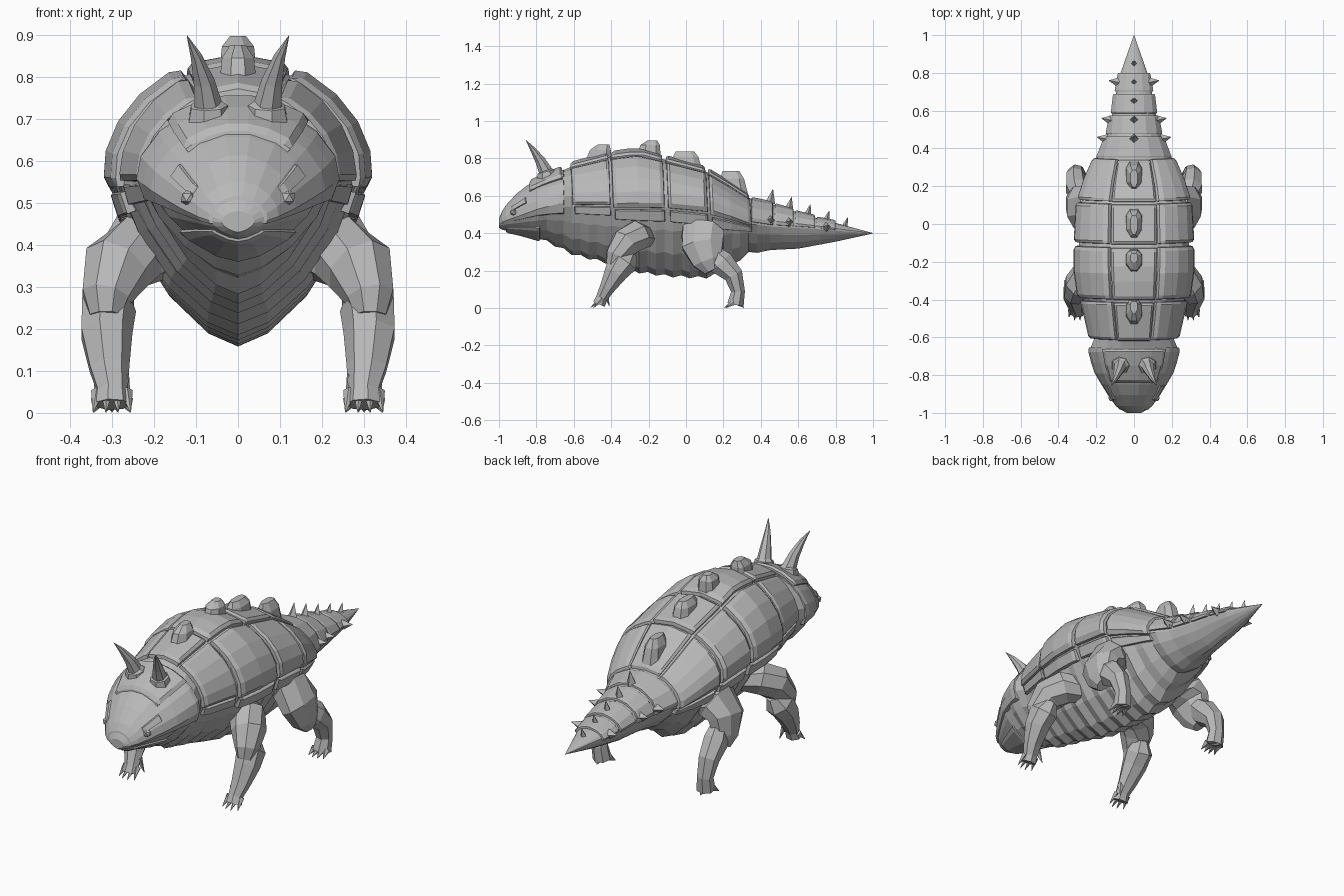
import bpy, bmesh, math
from mathutils import Vector

if "Cube" in bpy.data.objects:
    bpy.data.objects.remove(bpy.data.objects["Cube"])

grey = bpy.data.materials.new("stone_grey")
grey.diffuse_color = (0.48, 0.48, 0.48, 1)
grey.use_nodes = True
grey.node_tree.nodes["Principled BSDF"].inputs["Base Color"].default_value = grey.diffuse_color

# Body stations: y, half width, bottom z, widest z, top z
ST = [(-1.0, .04, .43, .455, .48), (-.985, .065, .42, .46, .51), (-.95, .10, .41, .475, .56),
      (-.88, .145, .395, .50, .63), (-.78, .205, .365, .54, .69), (-.66, .237, .31, .57, .735),
      (-.62, .212, .285, .57, .755), (-.42, .258, .235, .57, .81), (-.39, .278, .225, .575, .815),
      (-.25, .297, .185, .58, .835), (-.1, .297, .165, .58, .79), (.1, .287, .155, .56, .735),
      (.2, .262, .185, .53, .675), (.33, .205, .285, .47, .59), (.45, .15, .31, .45, .56),
      (.6, .113, .318, .44, .51), (.72, .092, .34, .43, .475), (.8, .072, .355, .42, .455),
      (1.0, .001, .399, .4, .401)]


def station(y):
    for a, b in zip(ST, ST[1:]):
        if y <= b[0]:
            t = max(0, (y - a[0]) / (b[0] - a[0]))
            return [a[k] + (b[k] - a[k]) * t for k in range(1, 5)]
    return ST[-1][1:]


def skin(y, deg, off=0.0):
    """Point on the body surface; deg runs from the spine (0) toward +x and down to 180."""
    w, zb, zc, zt = station(y)
    a = math.radians(deg)
    s, c = math.sin(a), math.cos(a)
    e = 1.08 if c >= 0 else 1.3
    x = w * math.copysign(abs(s) ** e, s)
    z = (zt - zc) * c ** e if c >= 0 else -(zc - zb) * abs(c) ** e
    d = Vector((x, 0, z))
    return Vector((0, y, zc)) + d + d.normalized() * off


def finish(bm, name, fix=True):
    if fix:
        bmesh.ops.recalc_face_normals(bm, faces=bm.faces[:])
    me = bpy.data.meshes.new(name)
    bm.to_mesh(me)
    bm.free()
    me.materials.append(grey)
    ob = bpy.data.objects.new(name, me)
    bpy.context.collection.objects.link(ob)
    return ob


def loft(name, rings):
    bm = bmesh.new()
    vs = [[bm.verts.new(p) for p in r] for r in rings]
    n = len(vs[0])
    for a, b in zip(vs, vs[1:]):
        for i in range(n):
            bm.faces.new((a[i], a[(i + 1) % n], b[(i + 1) % n], b[i]))
    bm.faces.new(vs[0])
    bm.faces.new(vs[-1])
    return finish(bm, name)


def tube(name, pts, sides=7, flip=1):
    """Faceted limb through (x, y, z, width radius, depth radius)."""
    P = [Vector((p[0] * flip, p[1], p[2])) for p in pts]
    rings = []
    for i, p in enumerate(P):
        d = (P[min(i + 1, len(P) - 1)] - P[max(i - 1, 0)]).normalized()
        side = (Vector((1, 0, 0)) - d * d.x).normalized()
        nor = d.cross(side)
        ring = []
        for k in range(sides):
            a = 2 * math.pi * (k + .5) / sides
            ring.append(p + side * math.cos(a) * pts[i][3] * flip + nor * math.sin(a) * pts[i][4])
        rings.append(ring)
    return loft(name, rings)


def spike(name, base, tip, r, sides=5):
    base, tip = Vector(base), Vector(tip)
    d = tip - base
    bm = bmesh.new()
    bmesh.ops.create_cone(bm, cap_ends=True, segments=sides, radius1=r, radius2=.001, depth=d.length)
    q = d.to_track_quat('Z', 'Y')
    for v in bm.verts:
        v.co = (base + tip) / 2 + q @ v.co
    return finish(bm, name)


def hump(name, base, top, w, half):
    """Tapered block on the spine; base and top are (y, z), half lengths along y."""
    def ring(y, z, rx, ry):
        return [(x * rx, y + k * ry, z) for x, k in
                ((1, -.4), (1, .6), (.5, 1), (-.5, 1), (-1, .6), (-1, -.4), (-.4, -1), (.4, -1))]
    (y0, z0), (y1, z1) = base, top
    return loft(name, [ring(y0, z0 - .05, w, half[0]), ring(y0 * .6 + y1 * .4, z0 * .6 + z1 * .4, w * .85, half[0] * .8),
                       ring(y1, z1, w * .42, half[1])])


def plate(name, y0, y1, a0, a1, off, ny=2, na=3, skew=0.0, flare=0.0):
    """Raised armour plate that follows the body, with chamfered edges."""
    def steps(n):
        return [0, .015, .08] + [.08 + .84 * k / n for k in range(1, n)] + [.92, .985, 1]
    us, ts = steps(ny), steps(na)
    bm = bmesh.new()
    g = []
    for i, u in enumerate(us):
        row = []
        for j, t in enumerate(ts):
            edge = min(i, len(us) - 1 - i, j, len(ts) - 1 - j)
            a = a0 + (a1 - a0) * t
            y = y0 + (y1 - y0) * u + skew * abs(a) / 90
            h = (-.015, off * .6, off)[min(edge, 2)]
            row.append(bm.verts.new(skin(y, a, h + (flare * u if edge else 0))))
        g.append(row)
    for i in range(len(us) - 1):
        for j in range(len(ts) - 1):
            bm.faces.new((g[i][j], g[i][j + 1], g[i + 1][j + 1], g[i + 1][j]))
    return finish(bm, name, fix=False)


# Body core with ribbed belly
ys = [-1, -.985, -.95, -.91] + [-.88 + .045 * k for k in range(29)] + [.45, .52, .6, .72, .8, 1]
rings = []
for i, y in enumerate(ys):
    rib = -.014 if i % 2 and -.8 < y < .4 else 0
    rings.append([skin(y, k * 20, rib if 100 < k * 20 < 260 else 0) for k in range(18)])
loft("body", rings)

# Head cap, lower jaw, horn collar
plate("head_cap", -.99, -.65, -112, 112, .01, 5, 9)
plate("lower_jaw", -.965, -.78, 132, 228, .01, 3, 4)
plate("horn_collar", -.84, -.66, -44, 44, .028, 2, 5)

# Shell rows: y start, y end, lower edge angle
ROWS = [(-.62, -.415, 97), (-.405, -.125, 101), (-.11, .105, 101), (.115, .34, 103)]
for y0, y1, low in ROWS:
    plate("spine_plate", y0, y1, -25, 25, .026, 3, 2)
    for s in (1, -1):
        lo, hi = sorted((26.5 * s, low * s))
        plate("side_plate", y0, y1, lo, hi, .024, 2, 4, skew=.012)
        lo, hi = sorted(((low + 1.5) * s, (low + 11) * s))
        plate("rim_plate", y0 + .01, y1, lo, hi, .016, 2, 1, skew=.012)

# Spine humps: base (y, z), top (y, z), half width, half lengths
for base, top, w, half in [((-.47, .825), (-.44, .875), .045, (.07, .03)), ((-.20, .855), (-.18, .897), .045, (.065, .025)),
                           ((0, .79), (-.005, .836), .045, (.085, .05)), ((.25, .665), (.24, .732), .045, (.08, .045))]:
    hump("spine_hump", base, top, w, half)

# Tail bands and spikes
for y0, y1 in [(.35, .465), (.475, .575), (.585, .69), (.70, .80)]:
    plate("tail_band", y0, y1, -96, 96, .009, 1, 6, flare=.006)
for k in range(5):
    y = .45 + .1 * k
    h = .075 - .008 * k
    p = skin(y, 0)
    spike("tail_top_spike", p, p + Vector((0, .015, h)), .027 - .003 * k, 4)
    if k in (0, 1, 3):
        for s in (1, -1):
            q = skin(y, 78 * s)
            spike("tail_side_spike", q, q + Vector((s * .05, .01, .01)), .026, 4)

FRONT_UPPER = [(.17, -.22, .39, .07, .07), (.24, -.265, .385, .09, .085), (.29, -.325, .345, .085, .085),
               (.315, -.375, .275, .06, .06), (.315, -.39, .23, .04, .04)]
FRONT_LOWER = [(.295, -.30, .30, .035, .045), (.31, -.335, .25, .068, .082), (.315, -.375, .19, .064, .064),
               (.308, -.42, .11, .05, .042), (.30, -.45, .055, .038, .032), (.30, -.465, .02, .043, .034)]
REAR_UPPER = [(.17, .10, .41, .07, .09), (.24, .09, .40, .09, .12), (.295, .09, .335, .07, .12),
              (.31, .115, .25, .055, .085), (.315, .14, .20, .03, .045)]
REAR_LOWER = [(.29, .13, .30, .04, .05), (.305, .19, .24, .06, .07), (.31, .255, .175, .052, .052),
              (.305, .278, .09, .042, .038), (.30, .265, .02, .047, .045)]
for s in (1, -1):
    # Horns with collars
    tube("horn_base", [(.07, -.74, .68, .055, .055), (.07, -.75, .73, .046, .046), (.072, -.755, .74, .03, .03)], 7, s)
    tube("horn", [(.07, -.745, .72, .037, .04), (.082, -.78, .79, .026, .028), (.10, -.82, .85, .014, .015),
                  (.121, -.855, .897, .001, .001)], 7, s)
    # Eyes under brow ridges
    bm = bmesh.new()
    bmesh.ops.create_icosphere(bm, subdivisions=1, radius=.021)
    bmesh.ops.translate(bm, verts=bm.verts[:], vec=skin(-.92, 74 * s, .003))
    finish(bm, "eye")
    lo, hi = sorted((54 * s, 68 * s))
    plate("brow_ridge", -.94, -.86, lo, hi, .018, 1, 1, skew=.01)
    # Legs
    tube("front_upper_leg", FRONT_UPPER, 8, s)
    tube("front_lower_leg", FRONT_LOWER, 7, s)
    tube("rear_thigh", REAR_UPPER, 8, s)
    tube("rear_lower_leg", REAR_LOWER, 7, s)
    # Claws
    for k in range(4):
        dx = (k - 1.5) * .022
        spike("front_claw", (s * (.30 + dx), -.45, .05), (s * (.30 + dx * 1.35), -.52 + abs(dx) * .8, .002), .017)
        spike("rear_claw", (s * (.30 + dx), .255, .03), (s * (.30 + dx * 1.3), .20 + abs(dx) * .5, .002), .018)
    spike("front_thumb", (s * .275, -.43, .09), (s * .255, -.41, .01), .018)
    spike("rear_heel", (s * .30, .27, .035), (s * .30, .31, .002), .024)

# Sit every foot exactly on the floor
for ob in bpy.data.objects:
    for v in ob.data.vertices:
        v.co.z = max(v.co.z, 0)
